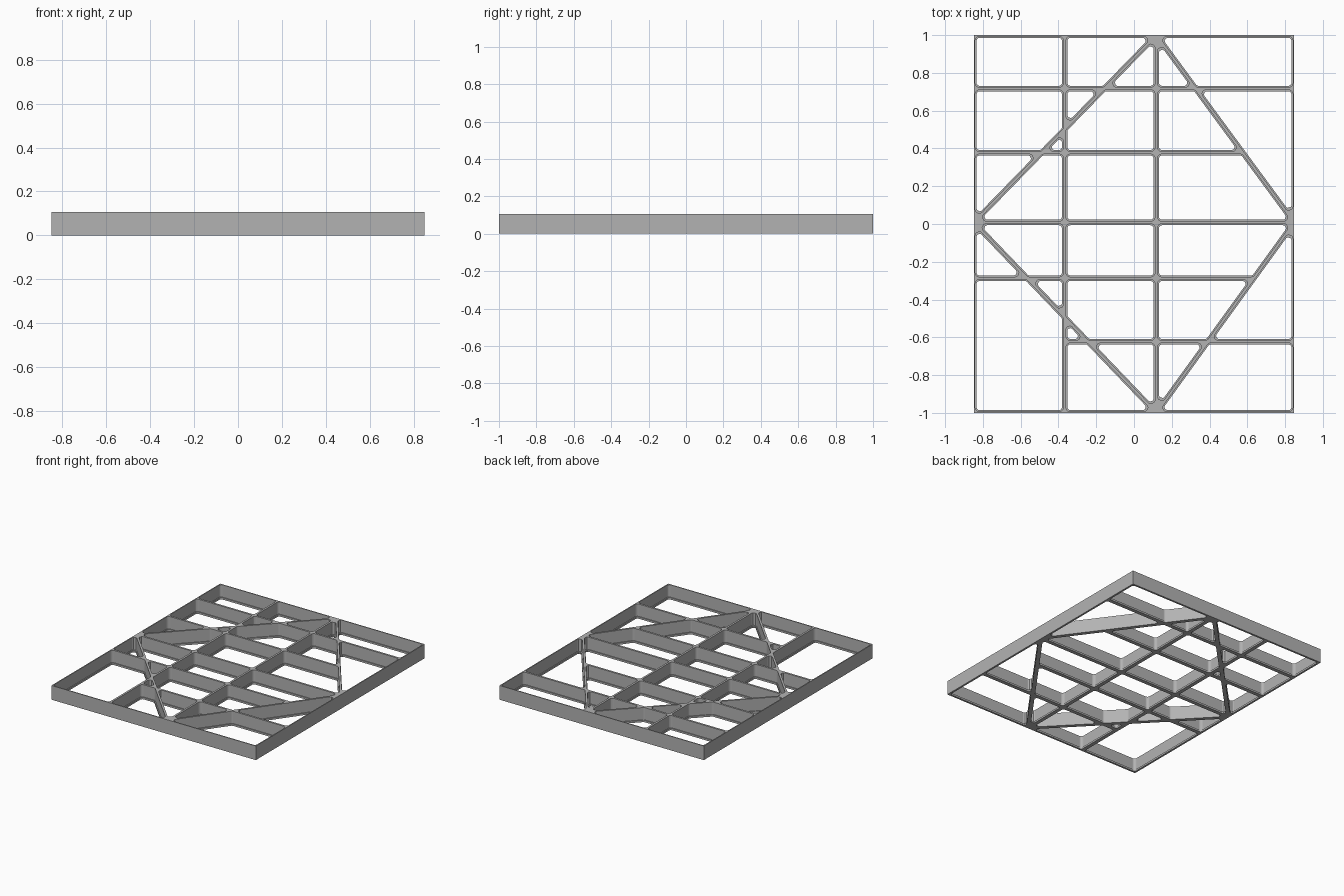
import bpy
import math
from mathutils import Vector

cube = bpy.data.objects.get("Cube")
if cube:
    bpy.data.objects.remove(cube, do_unlink=True)

W, D, H = 0.848, 1.0, 0.106       # half width, half depth, height
BASE_H = 0.014                    # height of the wider foot
FOOT, WALL = 0.0145, 0.0075       # half thickness of foot and wall
MID_X, SIDE_X, MID_Y = 0.118, -0.367, 0.008

grey = bpy.data.materials.new("grey")
grey.use_nodes = True
colour = (0.45, 0.45, 0.45, 1)
grey.diffuse_color = colour
grey.node_tree.nodes["Principled BSDF"].inputs["Base Color"].default_value = colour


def centre(poly):
    return sum(poly, Vector((0, 0))) / len(poly)


def clip(poly, point, normal):
    """Part of a convex polygon on the positive side of a line."""
    result = []
    for a, b in zip(poly, poly[1:] + poly[:1]):
        da, db = (a - point).dot(normal), (b - point).dot(normal)
        if da >= -1e-6:
            result.append(a)
        if da * db < -1e-10:
            result.append(a.lerp(b, da / (da - db)))
    return result


def split(cells, a, b, rule=lambda c: True):
    """Divide the cells that meet the rule along the line a-b."""
    a, b = Vector(a), Vector(b)
    normal = Vector((a.y - b.y, b.x - a.x)).normalized()
    result = []
    for cell in cells:
        if not rule(centre(cell)):
            result.append(cell)
            continue
        for n in (normal, -normal):
            part = clip(cell, a, n)
            if len(part) > 2 and max((p - a).dot(n) for p in part) > 1e-4:
                result.append(part)
    return result


def inset(poly, distance):
    """Shrink a counter-clockwise convex polygon."""
    result = poly
    for a, b in zip(poly, poly[1:] + poly[:1]):
        if (b - a).length > 1e-4:
            d = (b - a).normalized()
            n = Vector((-d.y, d.x))
            result = clip(result, a + n * distance, n)
    clean = []
    for p in result:
        if not clean or (p - clean[-1]).length > 1e-4:
            clean.append(p)
    if len(clean) > 1 and (clean[0] - clean[-1]).length < 1e-4:
        clean.pop()
    return clean


def rounded(poly, radius, steps=5):
    """Replace every corner by an arc."""
    result = []
    for i, p in enumerate(poly):
        before, after = poly[i - 1] - p, poly[(i + 1) % len(poly)] - p
        half = before.angle(after) / 2
        if half > math.radians(88):
            continue
        reach = min(radius / math.tan(half), before.length * 0.45, after.length * 0.45)
        r = reach * math.tan(half)
        axis = (before.normalized() + after.normalized()).normalized()
        middle = p + axis * (r / math.sin(half))
        start = p + before.normalized() * reach - middle
        end = p + after.normalized() * reach - middle
        for k in range(steps + 1):
            result.append(middle + start.lerp(end, k / steps).normalized() * r)
    return result


def lattice(name, cells, thickness, radius, low, high):
    """Solid plate with one rounded opening per cell."""
    curve = bpy.data.curves.new(name + "_outline", "CURVE")
    curve.dimensions = "2D"
    curve.fill_mode = "BOTH"
    curve.extrude = (high - low) / 2
    holes = [rounded(inset(c, thickness), radius) for c in cells]
    for loop in [outline] + [h for h in holes if len(h) > 2]:
        spline = curve.splines.new("POLY")
        spline.points.add(len(loop) - 1)
        for point, p in zip(spline.points, loop):
            point.co = (p.x, p.y, 0, 1)
        spline.use_cyclic_u = True
    helper = bpy.data.objects.new(name + "_outline", curve)
    bpy.context.collection.objects.link(helper)
    graph = bpy.context.evaluated_depsgraph_get()
    mesh = bpy.data.meshes.new_from_object(helper.evaluated_get(graph))
    bpy.data.objects.remove(helper, do_unlink=True)
    mesh.materials.clear()
    mesh.materials.append(grey)
    for face in mesh.polygons:
        face.use_smooth = False
        face.material_index = 0
    obj = bpy.data.objects.new(name, mesh)
    obj.location.z = (low + high) / 2
    bpy.context.collection.objects.link(obj)


outline = [Vector(p) for p in ((-W, -D), (W, -D), (W, D), (-W, D))]

# Full-length ribs
cells = [outline]
cells = split(cells, (-W, MID_Y), (W, MID_Y))
for x in (MID_X, SIDE_X):
    cells = split(cells, (x, -D), (x, D))

# Diagonal ribs, one per quarter
for sx in (-1, 1):
    for sy in (-1, 1):
        cells = split(cells, (MID_X, sy * D), (sx * W, MID_Y),
                      lambda c: (c.x - MID_X) * sx > 0 and (c.y - MID_Y) * sy > 0)


def inside_right(c):
    """True left of the right-hand diagonals."""
    reach = abs(c.y - MID_Y) / (D - MID_Y if c.y > MID_Y else D + MID_Y)
    return c.x < W + (MID_X - W) * reach


# Cross ribs, some stopping at a diagonal or at the side rib
cells = split(cells, (-W, 0.717), (W, 0.717))
cells = split(cells, (-W, 0.377), (W, 0.377), inside_right)
cells = split(cells, (-W, -0.287), (W, -0.287), inside_right)
cells = split(cells, (-W, -0.623), (W, -0.623), lambda c: c.x > SIDE_X)

lattice("base_flange", cells, FOOT, 0.016, 0, BASE_H)
lattice("lattice_walls", cells, WALL, 0.02, BASE_H, H)
